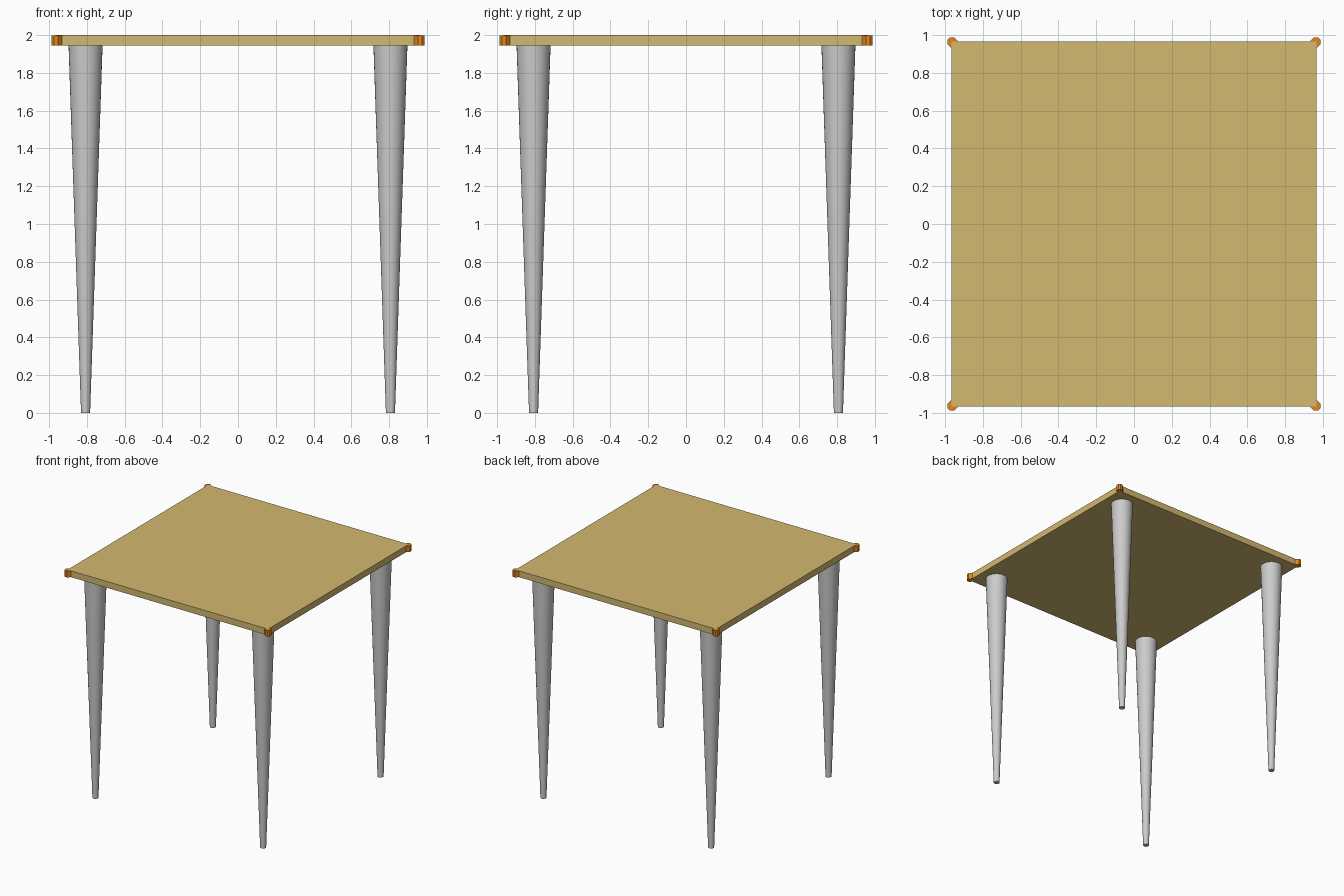
import bpy, bmesh

if "Cube" in bpy.data.objects:
    bpy.data.objects.remove(bpy.data.objects["Cube"])

def material(name, color):
    m = bpy.data.materials.new(name)
    m.diffuse_color = color
    m.use_nodes = True
    m.node_tree.nodes["Principled BSDF"].inputs["Base Color"].default_value = m.diffuse_color
    return m

wood = material("pale_wood", (0.65, 0.48, 0.16, 1))
orange = material("orange_trim", (0.75, 0.24, 0.01, 1))

def prism(name, points, z0, z1, mat):
    """Extrude a flat outline from z0 up to z1."""
    bm = bmesh.new()
    face = bm.faces.new([bm.verts.new((x, y, z0)) for x, y in points])
    ext = bmesh.ops.extrude_face_region(bm, geom=[face])
    for v in ext["geom"]:
        if isinstance(v, bmesh.types.BMVert):
            v.co.z = z1
    bmesh.ops.recalc_face_normals(bm, faces=bm.faces)
    me = bpy.data.meshes.new(name)
    bm.to_mesh(me)
    bm.free()
    ob = bpy.data.objects.new(name, me)
    bpy.context.collection.objects.link(ob)
    me.materials.append(mat)
    return ob

# Table top: core board and a thin surface sheet
H, UNDER, TOP = 0.966, 1.945, 2.0
square = [(-H, -H), (H, -H), (H, H), (-H, H)]
prism("table_top", square, UNDER, 1.994, wood)
prism("top_surface", square, 1.994, TOP, wood)

# Chamfered guard outline, wrapped around the +x +y corner
guard = [(0.93, 0.965), (0.953, 0.988), (0.975, 0.988), (0.988, 0.975),
         (0.988, 0.953), (0.965, 0.93)]

for side, sx in (("left", -1), ("right", 1)):
    for end, sy in (("front", -1), ("back", 1)):
        # Corner guard
        prism(f"{end}_{side}_corner_guard",
              [(x * sx, y * sy) for x, y in guard], UNDER, TOP - 0.001, orange)
        # Tapered round leg
        bpy.ops.mesh.primitive_cone_add(
            vertices=32, radius1=0.024, radius2=0.09, depth=UNDER,
            location=(0.807 * sx, 0.807 * sy, UNDER / 2))
        bpy.context.object.name = f"{end}_{side}_leg"
        bpy.ops.object.shade_smooth_by_angle()
